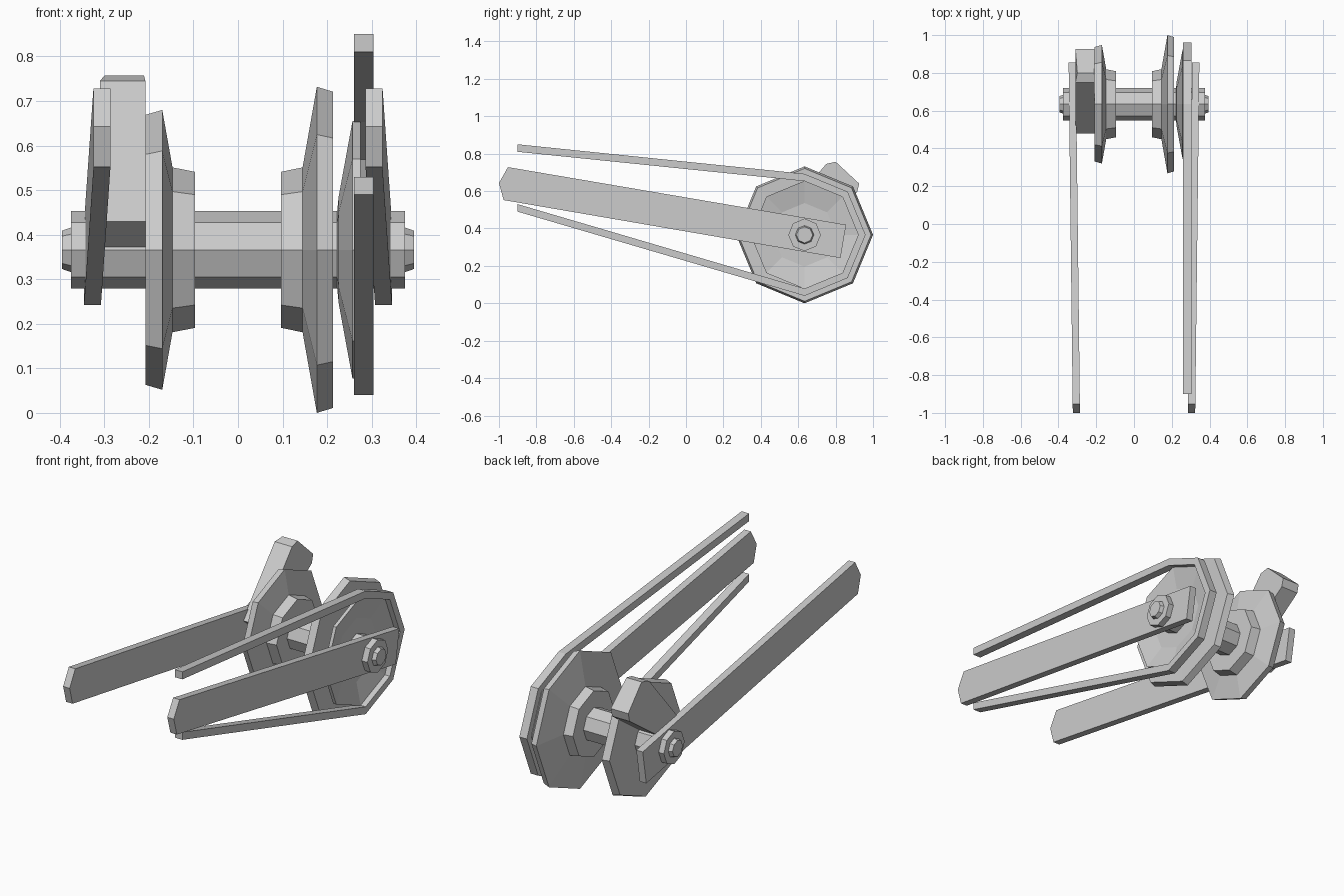
import bpy, bmesh
from math import sin, cos, pi

if "Cube" in bpy.data.objects:
    bpy.data.objects.remove(bpy.data.objects["Cube"])

AY, AZ = 0.634, 0.366   # wheel axis


def finish(name, bm):
    bmesh.ops.recalc_face_normals(bm, faces=bm.faces)
    me = bpy.data.meshes.new(name)
    bm.to_mesh(me)
    bm.free()
    ob = bpy.data.objects.new(name, me)
    bpy.context.collection.objects.link(ob)
    return ob


def lathe(name, profile, sides=8):
    """Turn (x, radius) pairs around the wheel axis and cap both ends."""
    bm = bmesh.new()
    rings = [[bm.verts.new((x, AY + r * cos(2 * pi * i / sides), AZ + r * sin(2 * pi * i / sides)))
              for i in range(sides)] for x, r in profile]
    for a, b in zip(rings, rings[1:]):
        for i in range(sides):
            j = (i + 1) % sides
            bm.faces.new((a[i], a[j], b[j], b[i]))
    bm.faces.new(rings[0])
    bm.faces.new(rings[-1])
    return finish(name, bm)


def plate(name, left, right):
    """Join two side outlines, each a list of (x, y, z)."""
    bm = bmesh.new()
    a = [bm.verts.new(p) for p in left]
    b = [bm.verts.new(p) for p in right]
    bm.faces.new(a)
    bm.faces.new(b)
    for i in range(len(a)):
        j = (i + 1) % len(a)
        bm.faces.new((a[i], a[j], b[j], b[i]))
    return finish(name, bm)


# Axle with stepped ends
lathe("axle", [(-.395, .043), (-.375, .05), (-.375, .087),
               (.375, .087), (.375, .05), (.395, .043)])

# Hub flanges with conical discs
lathe("brake_disc", [(-.205, .08), (-.208, .303), (-.17, .314), (-.147, .185),
                     (-.096, .175), (-.096, .08)])
lathe("drive_flange", [(.096, .08), (.096, .175), (.145, .185), (.177, .366),
                       (.213, .355), (.205, .08)])

# Dished sprocket
lathe("sprocket", [(.222, .08), (.226, .12), (.257, .289), (.275, .289),
                   (.25, .17), (.25, .08)])

# Chain wrapped around the rear half of the sprocket, open at the front
def wrap(r):
    return [(AY + r * cos(a * pi / 4), AZ + r * sin(a * pi / 4)) for a in range(2, -3, -1)]

outline = ([(-.90, .85)] + wrap(.326) + [(-.90, .49), (-.90, .53)]
           + wrap(.287)[::-1] + [(-.90, .81)])
plate("chain", [(.26, y, z) for y, z in outline], [(.304, y, z) for y, z in outline])

# Swingarm blades, spreading toward the axle
arm = [(-1, .643), (-.952, .728), (.856, .42), (.826, .242), (-.975, .552)]
for side, name in ((1, "right_swingarm"), (-1, "left_swingarm")):
    def edge(off):
        return [(side * (.305 + .022 * (y + 1) / 1.85 + off), y, z) for y, z in arm]
    plate(name, edge(-.019), edge(.019))

# Brake caliper with a slightly narrowed top
cal = [(.48, .43), (.75, .745), (.80, .757), (.926, .64), (.915, .595), (.57, .355)]
def caliper_side(x, inset):
    return [(x + (inset if z > .75 else 0), y, z) for y, z in cal]
plate("brake_caliper", caliper_side(-.31, .01), caliper_side(-.208, -.003))
